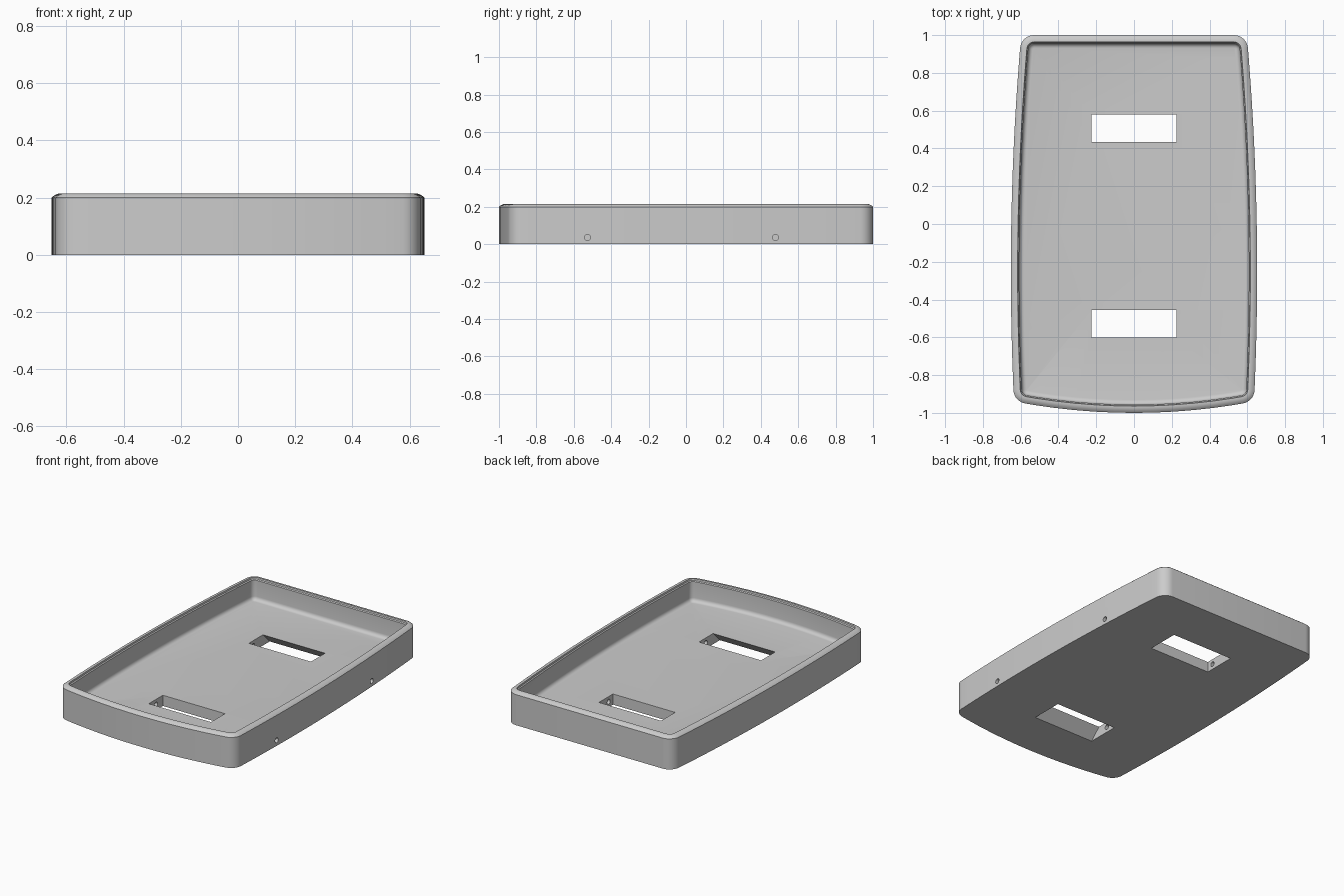
import bpy, bmesh, math
from mathutils import Vector

if "Cube" in bpy.data.objects:
    bpy.data.objects.remove(bpy.data.objects["Cube"])

grey = bpy.data.materials.new("plain grey")
grey.diffuse_color = (0.6, 0.6, 0.6, 1)
grey.use_nodes = True
grey.node_tree.nodes["Principled BSDF"].inputs["Base Color"].default_value = grey.diffuse_color


def side_x(y):
    return 0.652 - 0.035 * (y + 0.25) ** 2


def round_corner(prev, p, nxt, r, steps=8):
    d1, d2 = (prev - p).normalized(), (nxt - p).normalized()
    half = d1.angle(d2) / 2
    centre = p + (d1 + d2).normalized() * r / math.sin(half)
    t = r / math.tan(half)
    a, b = p + d1 * t - centre, p + d2 * t - centre
    start = math.atan2(a.y, a.x)
    sweep = (math.atan2(b.y, b.x) - start) % (2 * math.pi)
    return [centre + r * Vector((math.cos(start + sweep * i / steps),
                                 math.sin(start + sweep * i / steps)))
            for i in range(steps + 1)]


def outline(side_n=16, front_n=12):
    # Bowed sides, curved front, straight back, counter-clockwise from front left
    xf = 0.636
    yf = -1 + 0.15 * xf ** 2
    front = [Vector((x, -1 + 0.15 * x * x)) for x in
             (xf * (2 * i / front_n - 1) for i in range(front_n + 1))]
    right = [Vector((side_x(y), y)) for y in
             (yf + (1 - yf) * i / side_n for i in range(1, side_n + 1))]
    left = [Vector((-p.x, p.y)) for p in reversed(right)]
    pts = front + right + left
    corners = {0, front_n, front_n + side_n, front_n + side_n + 1}
    ring = []
    for i, p in enumerate(pts):
        if i in corners:
            ring += round_corner(pts[i - 1], p, pts[(i + 1) % len(pts)], 0.074)
        else:
            ring.append(p)
    return ring


def inset(ring, d):
    out = []
    for i, p in enumerate(ring):
        a = (p - ring[i - 1]).normalized()
        b = (ring[(i + 1) % len(ring)] - p).normalized()
        na, nb = Vector((-a.y, a.x)), Vector((-b.y, b.x))
        out.append(p + (na + nb) * d / (1 + na.dot(nb)))
    return out


def mesh_object(name, bm):
    bmesh.ops.recalc_face_normals(bm, faces=bm.faces)
    mesh = bpy.data.meshes.new(name)
    bm.to_mesh(mesh)
    bm.free()
    mesh.materials.append(grey)
    obj = bpy.data.objects.new(name, mesh)
    bpy.context.collection.objects.link(obj)
    return obj


def loft(name, rings):
    bm = bmesh.new()
    rings = [[bm.verts.new(p) for p in ring] for ring in rings]
    n = len(rings[0])
    for lo, hi in zip(rings, rings[1:]):
        for i in range(n):
            j = (i + 1) % n
            bm.faces.new((lo[i], lo[j], hi[j], hi[i]))
    bm.faces.new(rings[0][::-1])
    bm.faces.new(rings[-1])
    return mesh_object(name, bm)


# Wall section as (inset, height): outer wall, rounded rim, inner wall, floor fillet
FLOOR, WALL, FILLET = 0.07, 0.044, 0.025
section = [(0, 0), (0, 0.2), (0.008, 0.207), (0.017, 0.212), (0.027, 0.215),
           (0.036, 0.215), (0.038, 0.205), (WALL, 0.2)]
for k in range(6):
    a = math.pi / 2 * k / 5
    section.append((WALL + FILLET * (1 - math.cos(a)), FLOOR + FILLET * (1 - math.sin(a))))

# Tray shell
base = outline()
tray = loft("tray", [[(p.x, p.y, z) for p in inset(base, d)] for d, z in section])


def cut(cutter, name):
    cutter.hide_render = True
    mod = tray.modifiers.new(name, 'BOOLEAN')
    mod.operation, mod.solver, mod.object = 'DIFFERENCE', 'EXACT', cutter
    bpy.context.view_layer.objects.active = tray
    bpy.ops.object.modifier_apply(modifier=name)
    bpy.data.objects.remove(cutter)


# Floor slots: upright inner wall, outer wall flaring outwards towards the bottom
for inner, outer, pin_y in ((0.434, 0.579, 0.478), (-0.456, -0.601, -0.527)):
    s = math.copysign(1, outer)
    levels = ((-0.03, FLOOR + 0.03), (FLOOR, 0), (0.15, 0))
    loft("slot_cutter", [[(x, y, z) for x, y in (
        (-0.225, inner), (0.225, inner),
        (0.225, outer + s * flare), (-0.225, outer + s * flare))]
        for z, flare in levels])
    cut(bpy.data.objects["slot_cutter"], "slot_cut")

    # Blind pin hole drilled from the right side across the slot
    x0, x1 = -0.45, 0.8
    bpy.ops.mesh.primitive_cylinder_add(vertices=24, radius=0.016, depth=x1 - x0,
                                        location=((x0 + x1) / 2, pin_y, 0.036),
                                        rotation=(0, math.pi / 2, 0))
    pin = bpy.context.object
    pin.name = "pin_hole_cutter"
    pin.data.materials.append(grey)
    cut(pin, "pin_cut")

bpy.ops.object.select_all(action='DESELECT')
tray.select_set(True)
bpy.context.view_layer.objects.active = tray
bpy.ops.object.shade_smooth_by_angle(angle=math.radians(30))
